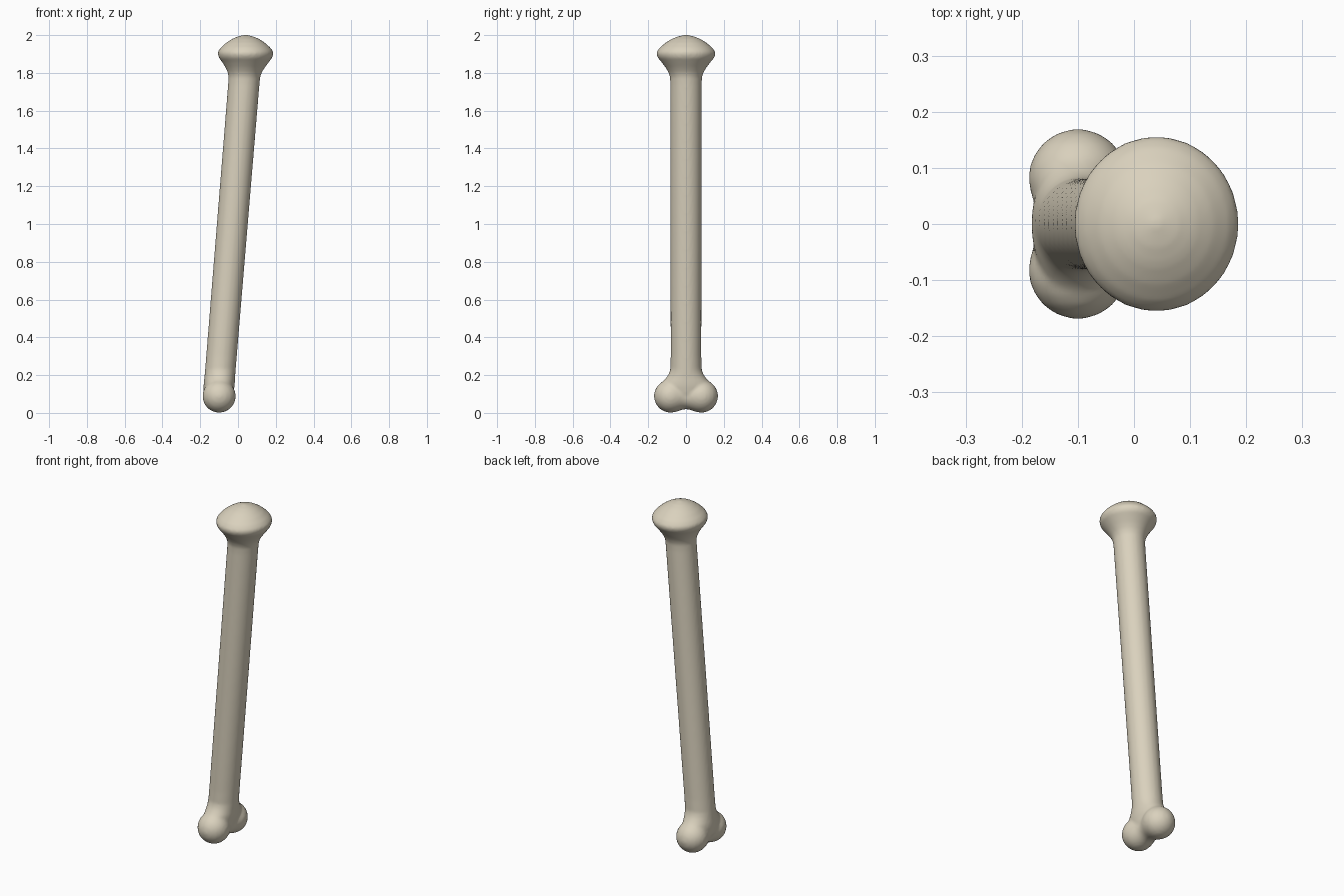
import bpy, bmesh, math

if "Cube" in bpy.data.objects:
    bpy.data.objects.remove(bpy.data.objects["Cube"])

SEG = 48


def loft(bm, rings):
    """Skin a list of closed rings of points and cap both ends."""
    loops = [[bm.verts.new(p) for p in ring] for ring in rings]
    for a, b in zip(loops, loops[1:]):
        for i in range(SEG):
            j = (i + 1) % SEG
            bm.faces.new((a[i], a[j], b[j], b[i]))
    bm.faces.new(loops[0][::-1])
    bm.faces.new(loops[-1])


def angles():
    return [2 * math.pi * i / SEG for i in range(SEG)]


def axis_x(z):
    # leaning centre line of the shaft
    return -0.112 + 0.082 * z


bm = bmesh.new()

# Shaft and mushroom head: (z, x radius, y radius), bottom to top
shaft = [
    (0.07, 0.06, 0.08), (0.10, 0.078, 0.12), (0.14, 0.082, 0.135),
    (0.165, 0.082, 0.122), (0.185, 0.081, 0.105), (0.205, 0.081, 0.092),
    (0.23, 0.081, 0.083), (0.30, 0.081, 0.081), (1.74, 0.083, 0.083),
    (1.78, 0.084, 0.085), (1.805, 0.091, 0.094), (1.83, 0.105, 0.109),
    (1.855, 0.122, 0.128), (1.88, 0.141, 0.149), (1.90, 0.147, 0.157),
    (1.915, 0.145, 0.153), (1.935, 0.130, 0.138), (1.96, 0.102, 0.108),
    (1.98, 0.071, 0.075), (1.993, 0.040, 0.042), (2.001, 0.008, 0.008),
]
loft(bm, [[(min(axis_x(z), 0.04) + rx * math.cos(a), ry * math.sin(a), z)
           for a in angles()] for z, rx, ry in shaft])

# Double knob at the foot: half profile along y, mirrored
half = [(0.0, 0.069), (0.02, 0.072), (0.04, 0.079), (0.06, 0.085)]
half += [(0.082 + 0.087 * math.sin(t), 0.088 * math.cos(t))
         for t in [math.radians(d) for d in (0, 15, 30, 45, 60, 72, 82, 88)]]
knob = [(-y, r) for y, r in reversed(half[1:])] + half
loft(bm, [[(-0.1 + r * math.sin(a), y, 0.089 + r * math.cos(a))
           for a in angles()] for y, r in knob])

bmesh.ops.recalc_face_normals(bm, faces=bm.faces)
mesh = bpy.data.meshes.new("bone")
bm.to_mesh(mesh)
bm.free()
bone = bpy.data.objects.new("bone", mesh)
bpy.context.collection.objects.link(bone)

# Fuse into one skin and soften the joins
remesh = bone.modifiers.new("fuse", 'REMESH')
remesh.mode = 'VOXEL'
remesh.voxel_size = 0.008
remesh.use_smooth_shade = True
smooth = bone.modifiers.new("soften", 'SMOOTH')
smooth.factor = 0.5
smooth.iterations = 6

# Bone colour
mat = bpy.data.materials.new("bone ivory")
mat.diffuse_color = (0.70, 0.64, 0.51, 1)
mat.use_nodes = True
mat.node_tree.nodes["Principled BSDF"].inputs["Base Color"].default_value = mat.diffuse_color
mesh.materials.append(mat)
